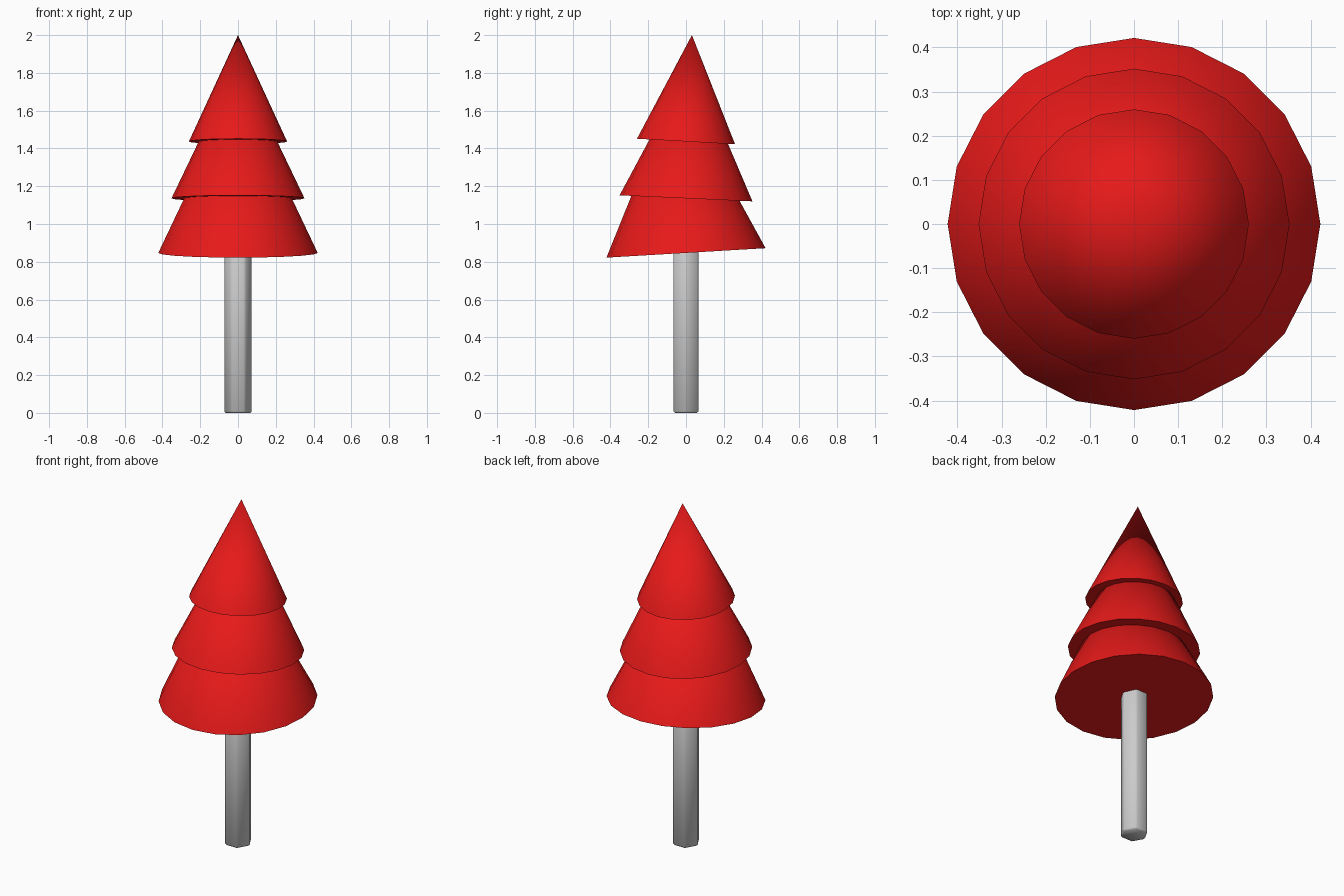
import bpy
from math import radians

if "Cube" in bpy.data.objects:
    bpy.data.objects.remove(bpy.data.objects["Cube"])

red = bpy.data.materials.new("red_foliage")
red.diffuse_color = (0.8, 0.01, 0.01, 1)
red.use_nodes = True
red.node_tree.nodes["Principled BSDF"].inputs["Base Color"].default_value = red.diffuse_color


def smooth(angle):
    bpy.ops.object.shade_smooth_by_angle(angle=radians(angle))


def foliage(name, radius, height, base_z, tilt):
    """20-sided cone, tilted about the centre of its base."""
    bpy.ops.mesh.primitive_cone_add(vertices=20, radius1=radius, radius2=0,
                                    depth=height)
    ob = bpy.context.object
    ob.name = name
    for v in ob.data.vertices:
        v.co.z += height / 2
    ob.location = (0, 0, base_z)
    ob.rotation_euler.x = radians(tilt)
    ob.data.materials.append(red)
    smooth(30)


# Three stacked, slightly tilted foliage tiers
foliage("lower_foliage", 0.422, 0.89, 0.847, 3.4)
foliage("middle_foliage", 0.352, 0.735, 1.136, -2.6)
foliage("upper_foliage", 0.26, 0.564, 1.437, -3.2)

# Hexagonal trunk with narrow chamfers, corners on the x axis
bpy.ops.mesh.primitive_cylinder_add(vertices=6, radius=0.076, depth=1.0,
                                    location=(0, 0, 0.5),
                                    rotation=(0, 0, radians(90)))
trunk = bpy.context.object
trunk.name = "trunk"
bevel = trunk.modifiers.new("chamfer", 'BEVEL')
bevel.width = 0.008
bevel.segments = 1
bpy.ops.object.modifier_apply(modifier=bevel.name)
smooth(50)
